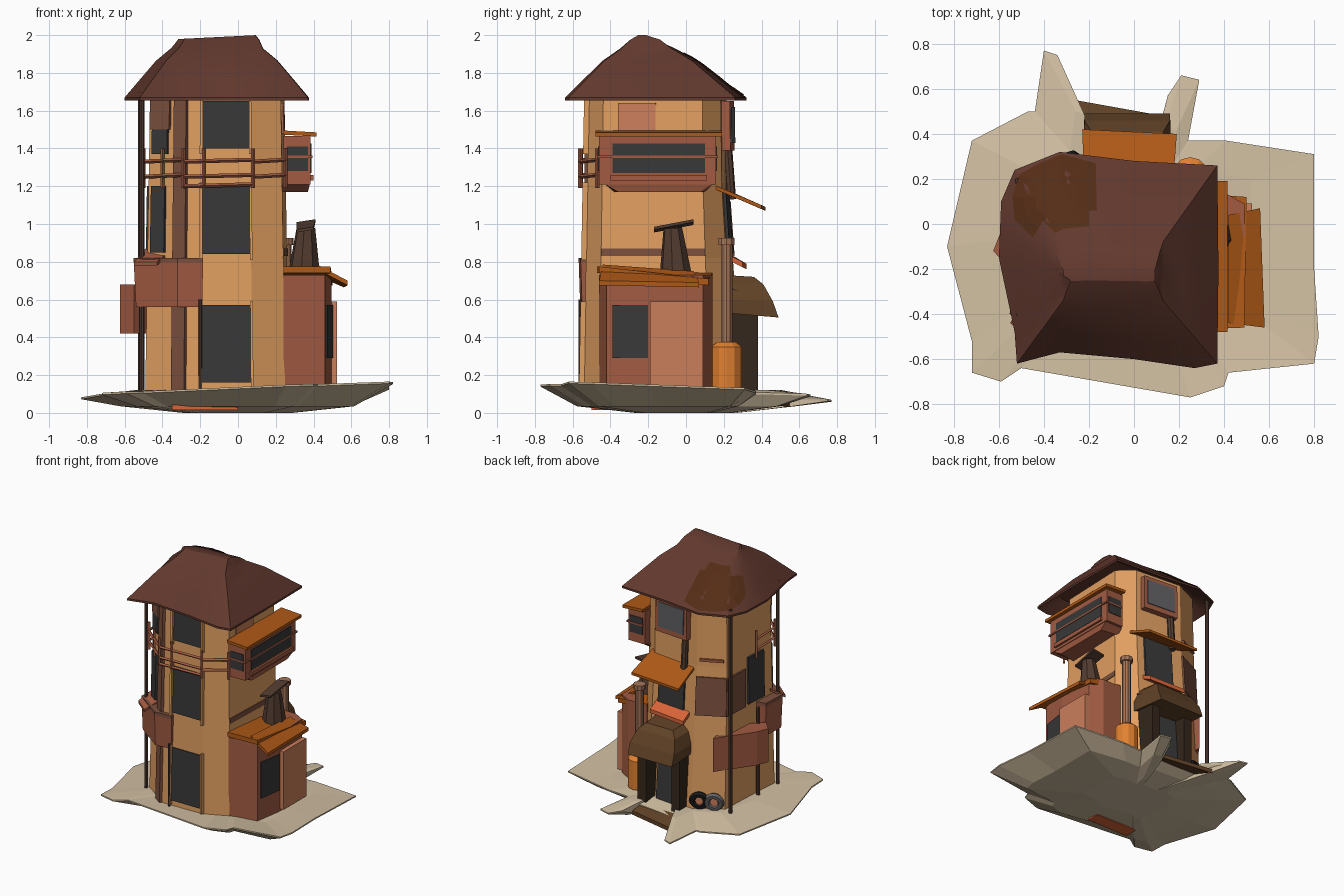
import bpy, bmesh, math
from mathutils import Vector
from mathutils.bvhtree import BVHTree

if "Cube" in bpy.data.objects:
    bpy.data.objects.remove(bpy.data.objects["Cube"])

COL = dict(wall=(.76, .35, .12), tan=(.64, .52, .36), roof=(.12, .04, .027), patch=(.09, .026, .008),
           glass=(.04, .04, .04), red=(.36, .105, .055), brown=(.2, .08, .048), pink=(.6, .21, .105),
           orange=(.43, .1, .008), pole=(.085, .045, .03), dark=(.035, .02, .012), hood=(.12, .055, .02),
           tank=(.75, .22, .03), coral=(.7, .13, .04), rubber=(.01, .01, .01), metal=(.12, .12, .13),
           vent=(.38, .18, .1))
MATS = {}
for k, c in COL.items():
    MATS[k] = bpy.data.materials.new(k)
    MATS[k].diffuse_color = (*c, 1)


def finish(name, bm, mat):
    bmesh.ops.recalc_face_normals(bm, faces=bm.faces)
    me = bpy.data.meshes.new(name)
    bm.to_mesh(me)
    bm.free()
    me.materials.append(MATS[mat])
    ob = bpy.data.objects.new(name, me)
    bpy.context.collection.objects.link(ob)
    return ob


def loft(name, rings, mat):
    bm = bmesh.new()
    rv = [[bm.verts.new(p) for p in r] for r in rings]
    n = len(rv[0])
    for a, b in zip(rv, rv[1:]):
        for i in range(n):
            j = (i + 1) % n
            bm.faces.new((a[i], a[j], b[j], b[i]))
    bm.faces.new(rv[0][::-1])
    bm.faces.new(rv[-1])
    return finish(name, bm, mat)


def prism(name, pts, z0, z1, mat):
    return loft(name, [[(x, y, z) for x, y in pts] for z in (z0, z1)], mat)


def box(name, x0, x1, y0, y1, z0, z1, mat):
    return prism(name, [(x0, y0), (x1, y0), (x1, y1), (x0, y1)], z0, z1, mat)


def slab(name, quad, t, mat):
    return loft(name, [[(x, y, z - t) for x, y, z in quad], quad], mat)


def rod(name, p, q, r, mat, r2=None, n=8):
    p, q = Vector(p), Vector(q)
    rot = (q - p).to_track_quat('Z', 'Y')
    ring = lambda c, rr: [c + rot @ Vector((rr * math.cos(a), rr * math.sin(a), 0))
                          for a in (2 * math.pi * i / n for i in range(n))]
    return loft(name, [ring(p, r), ring(q, r if r2 is None else r2)], mat)


# octagonal tower body, tapering and with the back leaning in
P = [(-.27, -.53), (.07, -.53), (.24, -.45), (.26, .12), (.14, .25), (-.25, .29), (-.45, .17), (-.48, -.38)]


def plan(i, z):
    x, y = P[i % 8]
    s = 1.03 - .07 * (z - .1) / 1.6
    y = -.13 + (y + .13) * s
    back = 1 - .22 * min(max((z - .1) / 1.1, 0), 1)
    return Vector((-.1 + (x + .1) * s, y * back if y > 0 else y, z))


loft("tower_body", [[plan(i, z) for i in range(8)] for z in (.09, .82, 1.2, 1.7)], 'wall')


def panel(name, i, t0, t1, z0, z1, mat, out=.015):
    """flat plate on tower facet i, spanning fractions t0..t1 of it"""
    rings = []
    for z in (z0, z1):
        a, b = plan(i, z), plan(i + 1, z)
        d = b - a
        nrm = Vector((d.y, -d.x, 0)).normalized()
        p, q = a + d * t0, a + d * t1
        rings.append([p + nrm * out, q + nrm * out, q - nrm * .03, p - nrm * .03])
    loft(name, rings, mat)


# windows and doors on the tower
for z0, z1 in ((.16, .57), (.84, 1.2), (1.4, 1.65)):
    panel("front_window", 0, .24, .98, z0, z1, 'glass', .008)
    panel("front_window_jamb", 0, .19, .24, z0 - .03, z1 + .02, 'wall', .025)
    panel("front_window_jamb", 0, .98, 1.02, z0 - .03, z1 + .02, 'wall', .025)
panel("left_window", 6, .45, .8, .84, 1.2, 'glass')
panel("left_front_window", 7, .1, .45, .85, 1.2, 'glass')
panel("left_upper_window", 7, .1, .5, 1.37, 1.5, 'glass')
panel("back_window", 4, .15, .75, .84, 1.17, 'glass')
panel("back_door", 4, .25, .85, .12, .58, 'glass', .03)
panel("back_bay_frame", 4, .1, .85, 1.39, 1.65, 'red', .045)
panel("back_bay_glass", 4, .17, .78, 1.43, 1.62, 'metal', .051)
panel("right_shutter", 2, .15, .53, 1.48, 1.64, 'pink', .008)

# cladding panels and pilaster
panel("corner_pilaster", 7, .68, 1.0, .09, 1.68, 'brown', .02)
panel("left_upper_cladding", 7, .04, .55, 1.5, 1.66, 'brown')
panel("back_left_cladding", 5, .0, 1.0, .83, 1.12, 'brown', .012)
panel("left_cladding", 6, .0, .4, .83, 1.12, 'brown', .012)
panel("right_band", 2, 0, 1, .83, .87, 'brown', .005)
panel("back_trim", 5, .1, .9, 1.24, 1.26, 'red')

# roof: eave outline drawn inward to a ridge, hollow below
E = [(-.6, -.15), (-.53, -.48), (-.52, -.62), (-.33, -.57), (0, -.6), (.27, -.64), (.37, -.62),
     (.375, -.2), (.37, .26), (.0, .28), (-.33, .32), (-.53, .24), (-.59, .1)]


def roof_ring(t, z, kx=.5, ky=.3):
    return [(x + (-.11 + (x + .11) * kx - x) * t, y + (-.2 + (y + .15) * ky - y) * t, z) for x, y in E]


roof = loft("roof", [roof_ring(.4, 1.74), roof_ring(0, 1.655), roof_ring(0, 1.67), roof_ring(.33, 1.765),
                     roof_ring(.68, 1.865), roof_ring(1, 1.93),
                     [(x, y - .01, z + .05 * (x - .1)) for x, y, z in roof_ring(1, 1.975, .46, .18)],
                     [(x, y - .03, z + .05 * (x - .1)) for x, y, z in roof_ring(1, 2.0, .42, .05)]], 'roof')
bpy.context.view_layer.objects.active = roof
roof.select_set(True)
bpy.ops.object.shade_smooth_by_angle(angle=math.radians(28))

# ragged roof patch draped over the roof
bm = bmesh.new()
bm.from_mesh(roof.data)
tree = BVHTree.FromBMesh(bm)
bm.free()
R = [(-.53, .02), (-.45, -.06), (-.41, .02), (-.35, -.04), (-.31, -.02), (-.2, -.01), (-.2, .06), (-.165, .06),
     (-.17, .27), (-.32, .31), (-.42, .27), (-.51, .22), (-.54, .12)]
bm = bmesh.new()
rows = []
for s in (1, .75, .5, .25, .05):
    row = []
    for x, y in R:
        q = Vector((-.34 + (x + .34) * s, .12 + (y - .12) * s, 3))
        row.append(bm.verts.new(tree.ray_cast(q, Vector((0, 0, -1)))[0] + Vector((0, 0, .006))))
    rows.append(row)
for a, b in zip(rows, rows[1:]):
    for i in range(len(R)):
        j = (i + 1) % len(R)
        bm.faces.new((a[i], a[j], b[j], b[i]))
bm.faces.new(rows[-1])
finish("roof_patch", bm, 'patch')

# ground slab with two prongs at the back
G = [(-.83, -.1), (-.72, -.52), (-.72, -.66), (-.59, -.7), (-.5, -.64), (.25, -.77), (.4, -.72), (.42, -.66),
     (.8, -.62), (.82, -.5), (.8, -.2), (.8, .31), (.41, .37), (.24, .37), (.29, .64), (.21, .66), (.15, .57),
     (.11, .42), (-.23, .44), (-.29, .62), (-.34, .75), (-.4, .77), (-.44, .5), (-.47, .5), (-.72, .37)]


def ground(s, dz, flat=None):
    return [(x * s, y * s, (.112 + .04 * x - .035 * y + dz) if flat is None else flat) for x, y in G]


loft("ground_slab", [ground(.35, 0, .0), ground(.75, 0, .035), ground(1, -.01), ground(1, 0),
                     ground(.65, 0, .122), ground(.4, 0, .122)], 'tan')
slab("back_ramp", [(-.26, .55, .06), (-.25, .4, .1), (.12, .4, .1), (.13, .48, .07)], .03, 'hood')
slab("foundation_strip", [(-.35, -.5, .05), (.0, -.5, .05), (.0, -.4, .05), (-.35, -.4, .05)], .035, 'coral')

# support poles
for x, y, z in ((-.515, .19, 1.7), (-.51, -.16, .8), (-.51, -.4, 1.7)):
    rod("roof_pole", (x, y, .1), (x, y, z), .014, 'pole')
rod("front_pole", (-.2, -.56, .1), (-.2, -.56, .6), .01, 'pole')

# balcony railing wrapping the front and left
path = [(-.5, -.15), (-.5, -.38), (-.29, -.555), (.08, -.56), (.25, -.47)]
for a, b in zip(path, path[1:]):
    for z in (1.33, 1.25):
        rod("balcony_rail", (*a, z), (*b, z + .01), .011, 'red', n=4)
for x, y in path + [(-.18, -.557), (-.4, -.46)]:
    rod("balcony_post", (x, y, 1.19), (x, y, 1.4), .011, 'red', n=4)
rod("balcony_lower_rail", (-.29, -.555, 1.2), (.08, -.56, 1.21), .011, 'red', n=4)

# hanging boxes on the left corners
K = [(-.19, -.55), (-.19, -.45), (-.43, -.2), (-.53, -.22), (-.54, -.4), (-.32, -.56)]
top = [(-.3 + (x + .3) * 1.05, -.4 + (y + .4) * 1.05) for x, y in K]
loft("front_left_box", [[(x, y, .56) for x, y in K], [(x, y, .8) for x, y in top]], 'red')
prism("front_left_box_lip", top, .795, .82, 'brown')
slab("front_left_box_flap", [(-.55, -.44, .8), (-.43, -.54, .8), (-.38, -.43, .84), (-.49, -.34, .87)], .02, 'red')
prism("back_left_box", [(-.4, .24), (-.59, -.03), (-.625, -.12), (-.55, -.2), (-.45, -.1), (-.38, .12)],
      .42, .68, 'red')

# right shed with side bay, window and flap roof
prism("shed_walls", [(.24, -.46), (.46, -.42), (.495, -.2), (.49, .09), (.4, .14), (.24, .14)], .11, .73, 'red')
box("shed_side_bay", .38, .525, -.19, .09, .14, .59, 'pink')
slab("shed_window", [(.45, -.39, .57), (.473, -.39, .57), (.502, -.2, .57), (.45, -.2, .57)], .28, 'glass')
slab("shed_roof", [(.24, -.47, .775), (.49, -.46, .775), (.5, .12, .71), (.24, .14, .74)], .035, 'orange')
slab("shed_roof_flap", [(.42, -.44, .785), (.58, -.46, .7), (.56, .07, .69), (.42, .04, .75)], .025, 'orange')
rod("shed_chimney", (.35, -.055, .74), (.36, -.07, .98), .085, 'pole', .05)
slab("chimney_cap", [(.31, -.17, .97), (.4, -.17, .985), (.41, .04, 1.025), (.31, .04, 1.01)], .015, 'pole')

# right upper bay
box("upper_bay", .24, .385, -.46, .16, 1.21, 1.465, 'red')
loft("upper_bay_bracket", [[(.23, -.38, 1.17), (.37, -.36, 1.17), (.37, .08, 1.17), (.23, .1, 1.17)],
                           [(.23, -.43, 1.21), (.38, -.43, 1.21), (.38, .14, 1.21), (.23, .14, 1.21)]], 'red')
box("upper_bay_glass", .3, .39, -.39, .1, 1.27, 1.425, 'glass')
box("upper_bay_end_glass", .26, .37, -.465, .165, 1.28, 1.41, 'glass')
box("upper_bay_crossbar", .255, .395, -.47, .17, 1.35, 1.362, 'red')
box("upper_bay_sill", .37, .4, -.4, .11, 1.23, 1.26, 'red')
slab("upper_bay_roof", [(.24, -.48, 1.495), (.415, -.48, 1.485), (.415, .19, 1.485), (.24, .19, 1.495)], .022, 'orange')

# back porch with hood, awnings and flue
for x in (-.21, .08):
    loft("porch_wall", [[(x, .2, .1), (x + .07, .2, .1), (x + .07, .38, .1), (x, .38, .1)],
                        [(x, .2, .68), (x + .07, .2, .68), (x + .07, .38, .6), (x, .38, .6)]], 'dark')
loft("porch_hood", [[(-.23, .2, .53), (.17, .2, .53), (.16, .49, .505), (-.22, .49, .505)],
                    [(-.23, .2, .6), (.17, .2, .6), (.16, .46, .59), (-.22, .46, .59)],
                    [(-.2, .2, .69), (.14, .2, .69), (.13, .41, .68), (-.19, .41, .68)],
                    [(-.15, .2, .73), (.1, .2, .73), (.09, .36, .72), (-.14, .36, .72)]], 'hood')
slab("coral_awning", [(-.2, .2, .86), (.1, .18, .86), (.1, .3, .8), (-.2, .32, .79)], .03, 'coral')
slab("back_awning", [(-.22, .15, 1.21), (.17, .14, 1.21), (.19, .4, 1.1), (-.23, .42, 1.09)], .02, 'orange')
rod("awning_flue", (-.15, .24, 1.13), (-.15, .22, 1.4), .025, 'pole')

# gas tank and tall vent pipe
T = (.25, .215)
rod("tank", (*T, .13), (*T, .35), .082, 'tank', n=12)
rod("tank_shoulder", (*T, .35), (*T, .375), .082, 'tank', .05, n=12)
rod("vent_pipe", (*T, .37), (*T, .9), .032, 'vent', n=10)
rod("vent_cap", (*T, .89), (*T, .925), .045, 'vent', n=10)

# spare wheels leaning at the back
for x, y, mat in ((-.31, .28, 'rubber'), (-.41, .24, 'metal')):
    bpy.ops.mesh.primitive_torus_add(major_radius=.05, minor_radius=.024, major_segments=16, minor_segments=6,
                                     location=(x, y, .19), rotation=(math.radians(80), 0, math.radians(25)))
    bpy.context.object.name = "spare_wheel"
    bpy.context.object.data.materials.append(MATS[mat])
    rod("wheel_hub", (x, y - .01, .19), (x - .006, y + .01, .19), .03, 'pink')

for m in bpy.data.materials:
    if m.users and not m.is_grease_pencil:
        m.use_nodes = True
        m.node_tree.nodes["Principled BSDF"].inputs["Base Color"].default_value = m.diffuse_color
